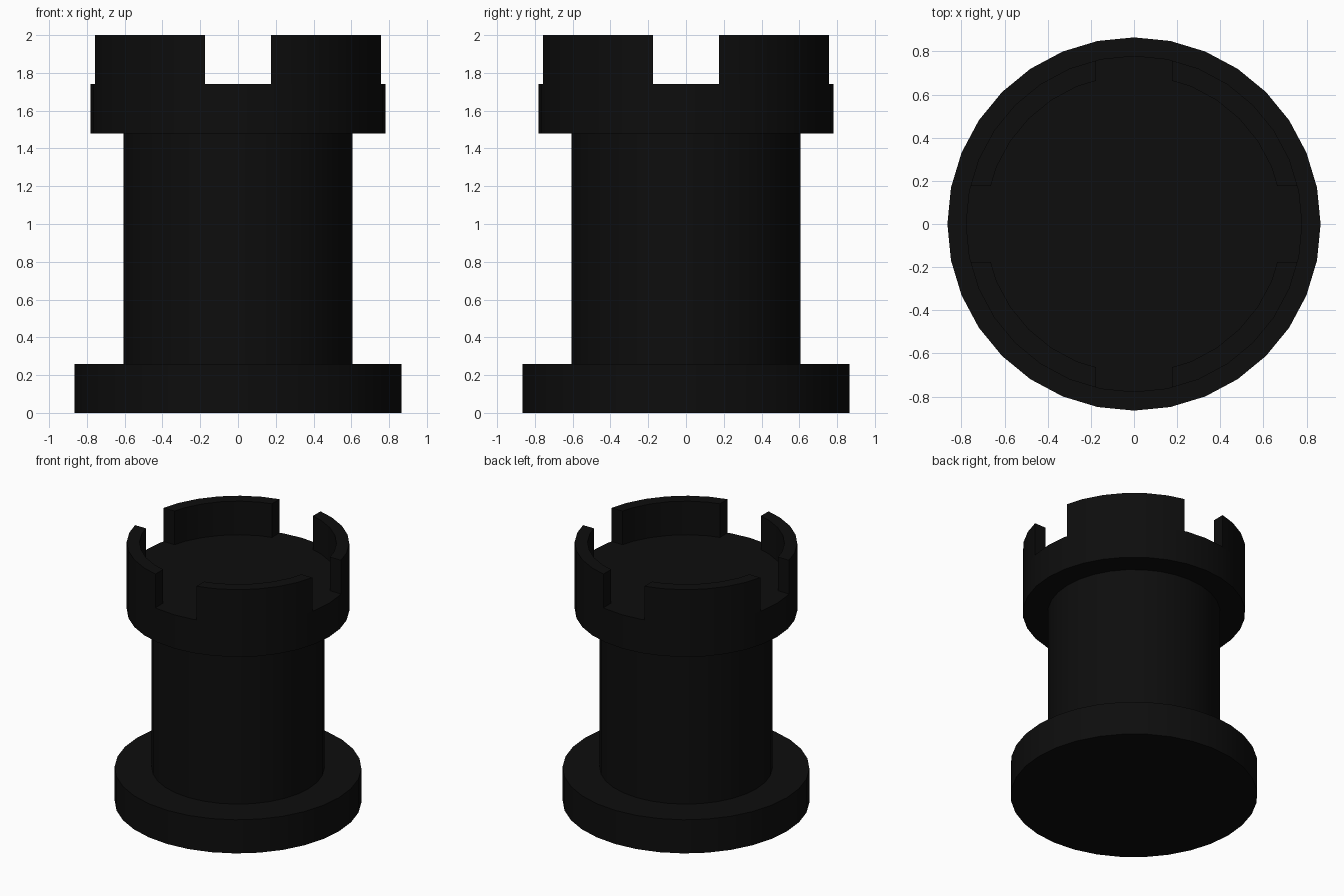
import bpy, bmesh, math

if "Cube" in bpy.data.objects:
    bpy.data.objects.remove(bpy.data.objects["Cube"])

SIDES = 32
STEP = 2 * math.pi / SIDES
COLLAR_R, INNER_R, GAP = 0.78, 0.69, 0.175
RIM_Z, TOP_Z = 1.74, 2.0

black = bpy.data.materials.new("black")
black.diffuse_color = (0.004, 0.004, 0.004, 1)
black.use_nodes = True
black.node_tree.nodes["Principled BSDF"].inputs["Base Color"].default_value = black.diffuse_color


def finish(bm, name):
    bmesh.ops.recalc_face_normals(bm, faces=bm.faces[:])
    mesh = bpy.data.meshes.new(name)
    bm.to_mesh(mesh)
    bm.free()
    mesh.materials.append(black)
    obj = bpy.data.objects.new(name, mesh)
    bpy.context.collection.objects.link(obj)
    bpy.ops.object.select_all(action='DESELECT')
    obj.select_set(True)
    bpy.context.view_layer.objects.active = obj
    bpy.ops.object.shade_smooth_by_angle(angle=math.radians(30))
    return obj


def lathe(name, profile):
    bm = bmesh.new()
    rings = [[bm.verts.new((r * math.cos(i * STEP), r * math.sin(i * STEP), z))
              for i in range(SIDES)] for r, z in profile]
    for a, b in zip(rings, rings[1:]):
        for i in range(SIDES):
            j = (i + 1) % SIDES
            bm.faces.new((a[i], a[j], b[j], b[i]))
    bm.faces.new(rings[0])
    bm.faces.new(rings[-1])
    return finish(bm, name)


def quarter_arc(r):
    """Polygon arc of one quadrant, trimmed parallel to the axes at GAP."""
    p1, p2 = [(r * math.cos(k * STEP), r * math.sin(k * STEP)) for k in (1, 2)]
    t = (GAP - p1[1]) / (p2[1] - p1[1])
    x = p1[0] + t * (p2[0] - p1[0])
    middle = [(r * math.cos(k * STEP), r * math.sin(k * STEP)) for k in range(2, 7)]
    return [(x, GAP)] + middle + [(GAP, x)]


def merlon(name, quadrant):
    bm = bmesh.new()
    c, s = [(1, 0), (0, 1), (-1, 0), (0, -1)][quadrant]
    # four-cornered cross-section swept along the arc
    sections = []
    for o, i in zip(quarter_arc(COLLAR_R), quarter_arc(INNER_R)):
        corners = [(o, RIM_Z), (o, TOP_Z), (i, TOP_Z), (i, RIM_Z)]
        sections.append([bm.verts.new((x * c - y * s, x * s + y * c, z))
                         for (x, y), z in corners])
    for a, b in zip(sections, sections[1:]):
        for k in range(4):
            n = (k + 1) % 4
            bm.faces.new((a[k], a[n], b[n], b[k]))
    bm.faces.new(sections[0])
    bm.faces.new(sections[-1])
    return finish(bm, name)


# Foot, shaft and collar as one turned piece
lathe("tower_body", [(0.865, 0), (0.865, 0.26), (0.605, 0.26), (0.605, 1.48),
                     (COLLAR_R, 1.48), (COLLAR_R, RIM_Z), (INNER_R, RIM_Z)])

# Battlements, one per quadrant
for q in range(4):
    merlon(f"merlon_{q + 1}", q)
